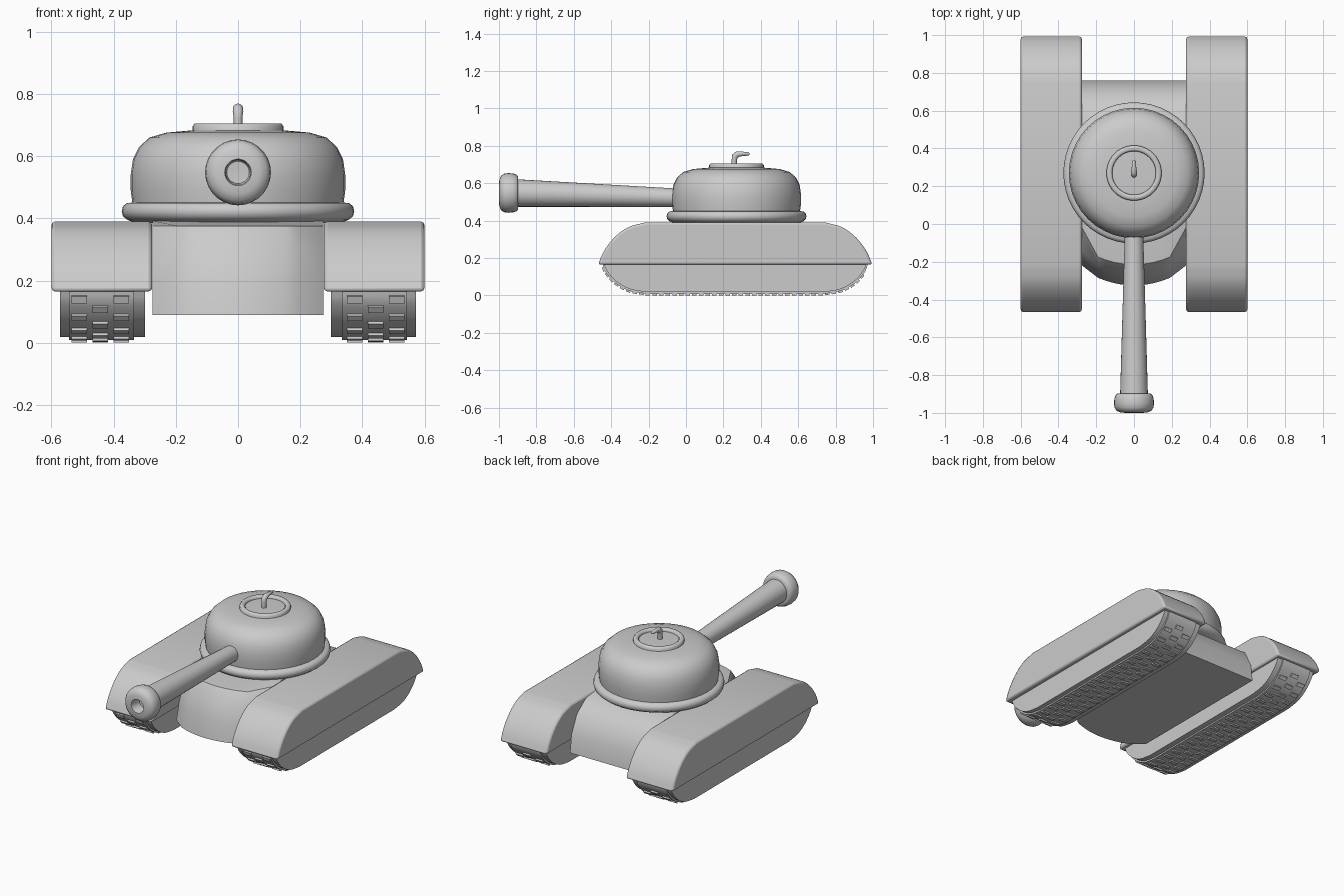
import bpy, bmesh, math
from mathutils import Vector, Matrix

if "Cube" in bpy.data.objects:
    bpy.data.objects.remove(bpy.data.objects["Cube"])

YM = 0.263          # middle of the running gear along y
TURRET_Y = 0.27


def finish(bm, name, angle=38, mirror=False, bevel=0):
    bmesh.ops.recalc_face_normals(bm, faces=bm.faces)
    me = bpy.data.meshes.new(name)
    bm.to_mesh(me)
    bm.free()
    ob = bpy.data.objects.new(name, me)
    bpy.context.collection.objects.link(ob)
    bpy.ops.object.select_all(action='DESELECT')
    ob.select_set(True)
    bpy.context.view_layer.objects.active = ob
    bpy.ops.object.shade_smooth_by_angle(angle=math.radians(angle))
    if bevel:
        m = ob.modifiers.new("bevel", 'BEVEL')
        m.width, m.segments = bevel, 2
        m.limit_method, m.angle_limit = 'ANGLE', math.radians(50)
    if mirror:
        ob.modifiers.new("mirror", 'MIRROR')
    return ob


def loft(bm, loops, caps=True):
    rings = [[bm.verts.new(p) for p in loop] for loop in loops]
    n = len(rings[0])
    for a, b in zip(rings, rings[1:]):
        for i in range(n):
            j = (i + 1) % n
            bm.faces.new((a[i], a[j], b[j], b[i]))
    if caps:
        bm.faces.new(rings[0])
        bm.faces.new(rings[-1])


def lathe(name, profile, seg, place, angle=38):
    """Spin (radius, height) points around z, then place the result."""
    bm = bmesh.new()
    loops = [[place @ Vector((r * math.cos(t), r * math.sin(t), h))
              for t in (2 * math.pi * i / seg for i in range(seg))]
             for r, h in profile]
    loft(bm, loops)
    return finish(bm, name, angle)


def slab(name, profile, x0, x1, **kw):
    """Extrude a (y, z) outline along x."""
    bm = bmesh.new()
    loft(bm, [[(x, y, z) for y, z in profile] for x in (x0, x1)])
    return finish(bm, name, **kw)


def smooth_path(pts, steps=4):
    """Catmull-Rom resampling of a few points."""
    p = [Vector(q) for q in pts]
    p = [2 * p[0] - p[1]] + p + [2 * p[-1] - p[-2]]
    out = []
    for a, b, c, d in zip(p, p[1:], p[2:], p[3:]):
        for k in range(steps):
            t = k / steps
            out.append(0.5 * (2 * b + (c - a) * t + (2 * a - 5 * b + 4 * c - d) * t * t
                              + (3 * b - a - 3 * c + d) * t ** 3))
    return out + [p[-2]]


def both_ends(half):
    return list(half) + [Vector((2 * YM - q[0], q[1])) for q in reversed(half)]


# Fenders over the tracks
fender = both_ends(smooth_path([(-0.47, 0.165), (-0.44, 0.235), (-0.385, 0.308),
                                (-0.31, 0.364), (-0.22, 0.39)]))
slab("fender", fender, 0.276, 0.60, mirror=True, bevel=0.012)

# Track side plates and the belt between them
half = smooth_path([(-0.44, 0.17), (-0.42, 0.127), (-0.37, 0.073), (-0.30, 0.034), (-0.21, 0.018)])
plate = both_ends(half)
slab("outer_track_plate", plate, 0.54, 0.572, mirror=True)
slab("inner_track_plate", plate, 0.299, 0.34, mirror=True)
belt = [Vector((YM + (p.x - YM) * 1.008, p.y - 0.009 if p.y < 0.16 else p.y)) for p in plate]
slab("track_belt", belt, 0.335, 0.543, mirror=True)

# Raised tread pads in three staggered columns
bm = bmesh.new()
lengths = [(b - a).length for a, b in zip(belt, belt[1:])]
total, pitch = sum(lengths), 0.0355


def on_belt(s):
    for a, b, l in zip(belt, belt[1:], lengths):
        if s <= l:
            return a.lerp(b, s / l), (b - a).normalized()
        s -= l
    return belt[-1], (belt[-1] - belt[-2]).normalized()


count = int((total - 0.04) / pitch)
for i in range(count):
    pos, d = on_belt(0.03 + i * pitch)
    tilt = Matrix.Rotation(math.atan2(d.y, d.x), 4, 'X')
    for x in ([0.443] if i % 2 else [0.376, 0.51]):
        m = Matrix.Translation((x, pos.x, pos.y)) @ tilt @ Matrix.Diagonal((0.05, 0.024, 0.017, 1))
        bmesh.ops.create_cube(bm, size=1, matrix=m)
finish(bm, "tread_pads", mirror=True)


# Hull with rounded sloping nose and sloping tail
def hull_loop(z, side_y, corner_x, corner_y, nose_y, rear_y, w=0.275):
    right = [(w, rear_y), (w, side_y)]
    for k in range(5):
        x = corner_x * (1 - k / 5)
        right.append((x, nose_y + (corner_y - nose_y) * (x / corner_x) ** 2))
    return [(x, y, z) for x, y in right + [(0, nose_y)] + [(-x, y) for x, y in reversed(right)]]


bm = bmesh.new()
loft(bm, [hull_loop(0.09, -0.22, 0.19, -0.285, -0.325, 0.76),
          hull_loop(0.20, -0.19, 0.19, -0.265, -0.305, 0.745),
          hull_loop(0.31, -0.14, 0.19, -0.225, -0.265, 0.69),
          hull_loop(0.375, -0.02, 0.19, -0.175, -0.215, 0.60),
          hull_loop(0.392, 0.05, 0.19, 0.0, -0.03, 0.45)])
finish(bm, "hull", 30)

# Turret ring and dome
at = Matrix.Translation((0, TURRET_Y, 0))
lathe("turret_ring", [(0.33, 0.385), (0.355, 0.395), (0.370, 0.407), (0.374, 0.423), (0.370, 0.439),
                      (0.358, 0.449), (0.33, 0.452)], 48, at, 60)
lathe("turret_dome", [(0.337, 0.43), (0.345, 0.49), (0.345, 0.54), (0.338, 0.59), (0.318, 0.63),
                      (0.285, 0.66), (0.23, 0.676), (0.15, 0.683), (0.02, 0.686)], 40, at, 60)

# Hatch with raised rim
lathe("hatch", [(0.146, 0.67), (0.146, 0.697), (0.139, 0.705), (0.123, 0.705),
                (0.116, 0.699), (0.115, 0.689), (0.02, 0.691)], 40, at, 50)

# Bent hatch handle
bm = bmesh.new()
path = [(0.258, 0.68, 0.014, 0), (0.258, 0.725, 0.014, 0), (0.262, 0.745, 0.017, 30),
        (0.275, 0.755, 0.016, 65), (0.30, 0.757, 0.012, 90), (0.335, 0.757, 0.009, 90),
        (0.340, 0.757, 0.004, 90)]
loops = []
for y, z, r, bend in path:
    rot = Matrix.Rotation(-math.radians(bend), 3, 'X')
    loops.append([Vector((0, y, z)) + rot @ Vector((r * math.cos(t), r * math.sin(t), 0))
                  for t in (math.tau * i / 12 for i in range(12))])
loft(bm, loops)
finish(bm, "hatch_handle", 60)

# Barrel, widening and rising slightly toward the muzzle
bm = bmesh.new()
loft(bm, [[(r * math.cos(t), y, z + r * math.sin(t)) for t in (math.tau * i / 28 for i in range(28))]
          for y, z, r in ((0.05, 0.52, 0.046), (-0.92, 0.548, 0.074))])
finish(bm, "gun_barrel")

# Muzzle with open bore
muzzle = Matrix.Translation((0, 0, 0.548)) @ Matrix.Rotation(math.radians(90), 4, 'X')
lathe("muzzle", [(0.07, 0.897), (0.088, 0.898), (0.098, 0.906), (0.104, 0.925), (0.106, 0.95),
                 (0.103, 0.972), (0.092, 0.989), (0.07, 0.998), (0.043, 1.0),
                 (0.040, 0.993), (0.036, 0.93), (0.005, 0.928)], 28, muzzle, 50)
